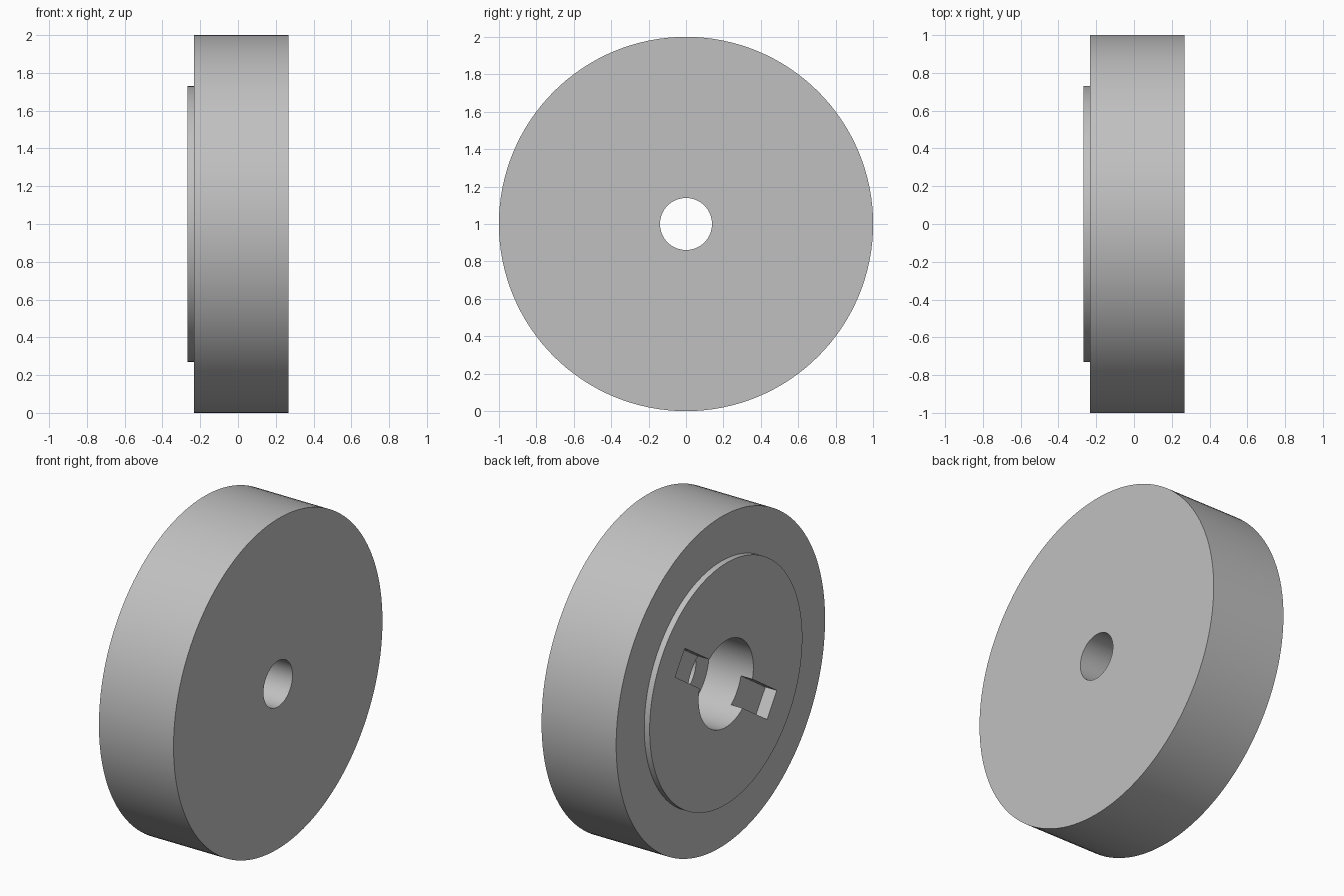
import bpy, bmesh, math
from mathutils import Matrix, Vector

cube = bpy.data.objects.get("Cube")
if cube:
    bpy.data.objects.remove(cube, do_unlink=True)

# Dimensions
CENTRE = Vector((0, 0, 1))
BACK, FLANGE, STEP, FRONT = -0.268, -0.232, 0.03, 0.268
RIM_R, BOSS_R, BORE_R, HOLE_R = 1.0, 0.731, 0.262, 0.139
SLOT_REACH, SLOT_WIDTH, SLOT_DEPTH = 0.53, 0.168, 0.077
SLOT_ANGLE = math.radians(33.9)
SIDES = 128

# Material
grey = bpy.data.materials.new("plain grey")
grey.use_nodes = True
colour = (0.53, 0.53, 0.53, 1)
grey.diffuse_color = colour
grey.node_tree.nodes["Principled BSDF"].inputs["Base Color"].default_value = colour


def make_object(name, bm):
    bmesh.ops.recalc_face_normals(bm, faces=bm.faces)
    mesh = bpy.data.meshes.new(name)
    bm.to_mesh(mesh)
    bm.free()
    mesh.materials.append(grey)
    obj = bpy.data.objects.new(name, mesh)
    obj.location = CENTRE
    bpy.context.collection.objects.link(obj)
    return obj


# Wheel: closed profile (x, radius) turned around the x axis, with boss and stepped bore
profile = [(BACK, BORE_R), (BACK, BOSS_R), (FLANGE, BOSS_R), (FLANGE, RIM_R),
           (FRONT, RIM_R), (FRONT, HOLE_R), (STEP, HOLE_R), (STEP, BORE_R)]
bm = bmesh.new()
rings = []
for x, r in profile:
    angles = [math.tau * i / SIDES for i in range(SIDES)]
    rings.append([bm.verts.new((x, r * math.cos(a), r * math.sin(a))) for a in angles])
for a, b in zip(rings, rings[1:] + rings[:1]):
    for i in range(SIDES):
        j = (i + 1) % SIDES
        bm.faces.new((a[i], a[j], b[j], b[i]))
wheel = make_object("wheel_hub", bm)

# Keyway cutter: one bar across the bore makes both opposite slots
bm = bmesh.new()
bmesh.ops.create_cube(bm, size=1)
bmesh.ops.scale(bm, verts=bm.verts, vec=(2 * SLOT_DEPTH, 2 * SLOT_REACH, SLOT_WIDTH))
bmesh.ops.translate(bm, verts=bm.verts, vec=(BACK, 0, 0))
bmesh.ops.rotate(bm, verts=bm.verts, matrix=Matrix.Rotation(SLOT_ANGLE, 3, 'X'))
cutter = make_object("keyway_cutter", bm)
cutter.hide_render = True

# Cut the keyways, then remove the cutter
cut = wheel.modifiers.new("keyways", 'BOOLEAN')
cut.operation = 'DIFFERENCE'
cut.solver = 'EXACT'
cut.object = cutter
bpy.ops.object.select_all(action='DESELECT')
wheel.select_set(True)
bpy.context.view_layer.objects.active = wheel
bpy.ops.object.modifier_apply(modifier=cut.name)
bpy.data.objects.remove(cutter, do_unlink=True)

# Smooth round walls with crisp edges
bpy.ops.object.shade_smooth_by_angle(angle=math.radians(30))
